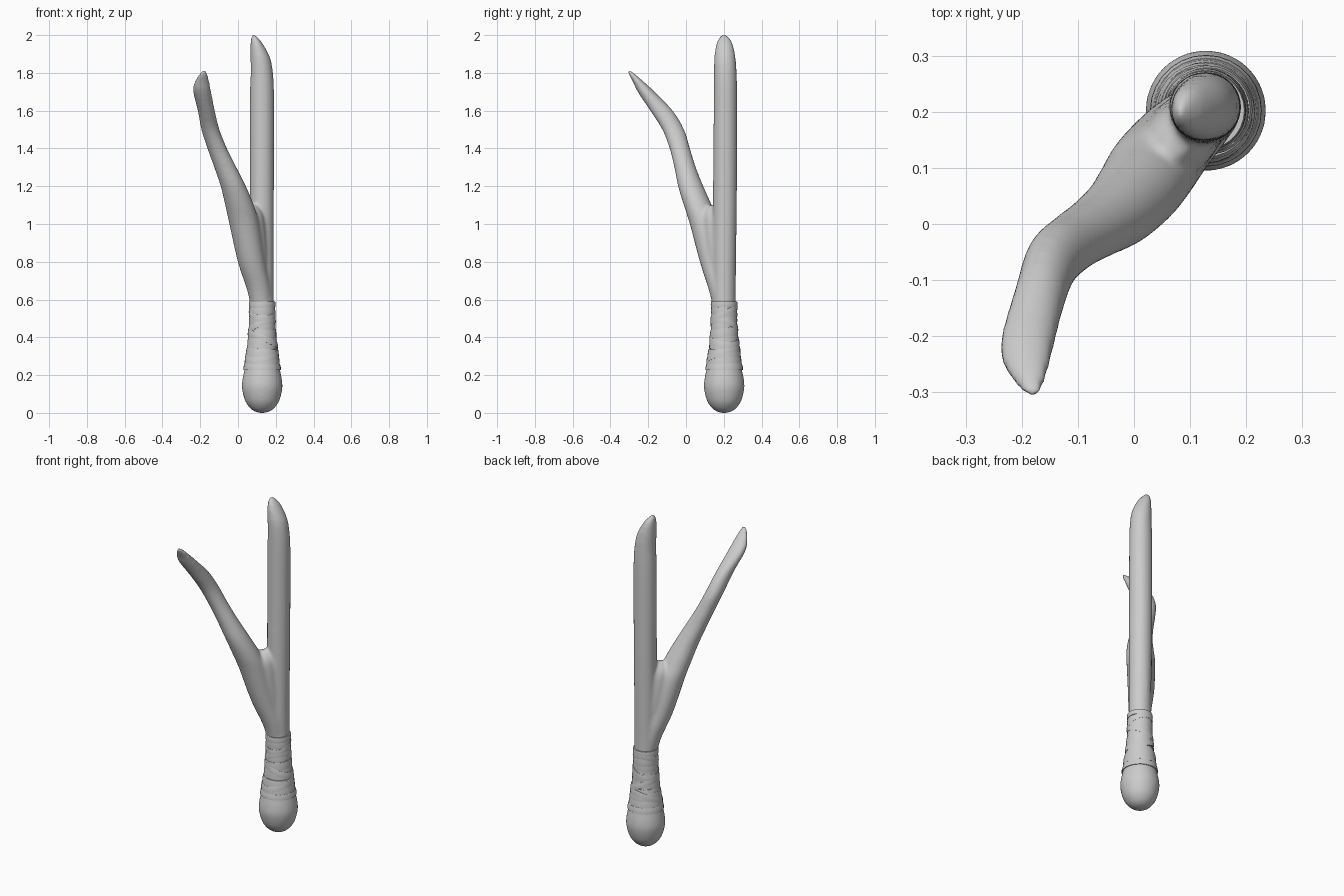
import bpy, bmesh, math, random

if "Cube" in bpy.data.objects:
    bpy.data.objects.remove(bpy.data.objects["Cube"])

random.seed(4)
CX, CY = 0.128, 0.202


def loft(bm, rows, seg=32, steps=6):
    """Closed skin through horizontal ellipses (x, y, z, rx, ry), spline-eased."""
    pts = []
    for i in range(len(rows) - 1):
        a, b, c, d = (rows[max(0, min(len(rows) - 1, i + k))] for k in (-1, 0, 1, 2))
        for s in range(steps):
            t = s / steps
            pts.append([0.5 * (2 * q + (r - p) * t + (2 * p - 5 * q + 4 * r - u) * t * t
                               + (3 * q - p - 3 * r + u) * t ** 3)
                        for p, q, r, u in zip(a, b, c, d)])
    pts.append(rows[-1])
    rings = []
    for x, y, z, rx, ry in pts:
        rings.append([bm.verts.new((x + max(rx, .002) * math.cos(2 * math.pi * k / seg),
                                    y + max(ry, .002) * math.sin(2 * math.pi * k / seg), z))
                      for k in range(seg)])
    for lo, hi in zip(rings, rings[1:]):
        for k in range(seg):
            n = (k + 1) % seg
            bm.faces.new((lo[k], lo[n], hi[n], hi[k]))
    bm.faces.new(rings[0][::-1])
    bm.faces.new(rings[-1])


def make_object(name, bm):
    bmesh.ops.recalc_face_normals(bm, faces=bm.faces)
    me = bpy.data.meshes.new(name)
    bm.to_mesh(me)
    bm.free()
    ob = bpy.data.objects.new(name, me)
    bpy.context.collection.objects.link(ob)
    return ob


# Rounded pommel and grip profile (z, radius)
grip = [(0, .012), (.006, .036), (.025, .064), (.065, .091), (.13, .107), (.18, .104),
        (.23, .094), (.30, .082), (.40, .069), (.50, .063), (.60, .061)]

# Forked body: pommel, straight prong with slanted tip
bm = bmesh.new()
main = [(CX, CY, z, r, r) for z, r in grip]
main += [(.127, .203, .8, .062, .062), (.127, .206, 1.1, .063, .063),
         (.127, .208, 1.4, .064, .063), (.127, .209, 1.68, .064, .062),
         (.126, .208, 1.8, .059, .060), (.118, .206, 1.88, .052, .056),
         (.100, .204, 1.95, .034, .044), (.088, .202, 1.985, .018, .028),
         (.081, .200, 2.004, .004, .008)]
loft(bm, main)

# Side prong
loft(bm, [(.125, .200, .55, .056, .056), (.112, .185, .65, .064, .064),
          (.072, .146, .80, .073, .073), (.033, .098, 1.0, .079, .078),
          (.008, .062, 1.1, .076, .074), (-.025, .025, 1.2, .067, .067),
          (-.067, -.005, 1.3, .059, .057), (-.110, -.033, 1.4, .052, .054),
          (-.146, -.068, 1.5, .048, .058), (-.168, -.130, 1.6, .045, .060),
          (-.190, -.211, 1.7, .048, .045), (-.191, -.250, 1.75, .040, .030),
          (-.183, -.288, 1.795, .022, .016), (-.178, -.303, 1.815, .006, .006)])

# Web filling the crotch
loft(bm, [(.115, .185, .7, .05, .05), (.092, .165, .85, .064, .064),
          (.080, .150, 1.0, .062, .062), (.077, .145, 1.06, .05, .05),
          (.075, .142, 1.10, .02, .02)])
body = make_object("forked_body", bm)
rm = body.modifiers.new("fuse", 'REMESH')
rm.mode = 'VOXEL'
rm.voxel_size = .008
rm.use_smooth_shade = True
sm = body.modifiers.new("blend", 'SMOOTH')
sm.factor = .5
sm.iterations = 10


def grip_radius(z):
    for (z0, r0), (z1, r1) in zip(grip, grip[1:]):
        if z <= z1:
            return r0 + (r1 - r0) * (z - z0) / (z1 - z0)
    return grip[-1][1]


def strap(bm, z0, half, tilt, phase, lift, seg=28):
    """Flat band round the grip, tilted and hugging its taper."""
    rings = []
    for k in range(seg):
        a = 2 * math.pi * k / seg
        zc = z0 + tilt * math.cos(a - phase)
        ring = []
        for dz, dr in ((-half, -.006), (-half, lift - .001), (0, lift + .001),
                       (half, lift - .001), (half, -.006)):
            z = min(.59, max(.226, zc + dz))
            r = grip_radius(z) + dr
            ring.append(bm.verts.new((CX + r * math.cos(a), CY + r * math.sin(a), z)))
        rings.append(ring)
    for k in range(seg):
        p, q = rings[k], rings[(k + 1) % seg]
        for j in range(5):
            n = (j + 1) % 5
            bm.faces.new((p[j], q[j], q[n], p[n]))


# Wrapped binding: level bands, then steeper criss-cross bands
bm = bmesh.new()
for i in range(10):
    strap(bm, .245 + i * .036, .024, random.uniform(.004, .014),
          random.uniform(0, 6.28), .004 + .0012 * (i % 3))
for i, z in enumerate((.31, .39, .46, .53)):
    strap(bm, z, .017, .032, 1.1 + i * 2.3, .0075 + .0006 * (i % 2))
strap(bm, .575, .016, .003, 1, .0085)
strap(bm, .242, .017, .003, 2, .006)
wrap = make_object("grip_binding", bm)
bpy.context.view_layer.objects.active = wrap
wrap.select_set(True)
bpy.ops.object.shade_smooth_by_angle(angle=math.radians(35))
